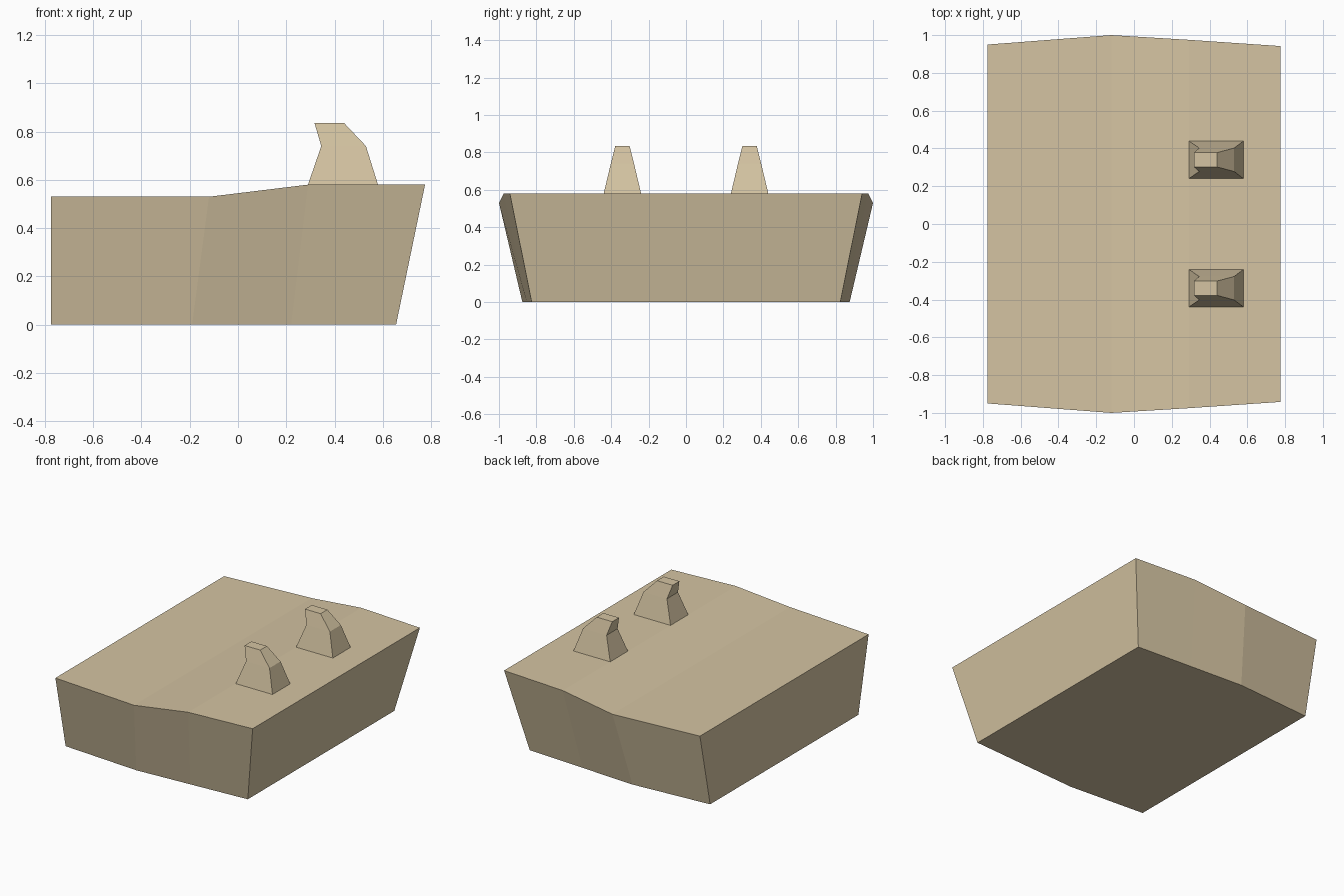
import bpy, bmesh

if "Cube" in bpy.data.objects:
    bpy.data.objects.remove(bpy.data.objects["Cube"])

tan = bpy.data.materials.new("tan")
tan.diffuse_color = (0.66, 0.55, 0.36, 1)
tan.use_nodes = True
tan.node_tree.nodes["Principled BSDF"].inputs["Base Color"].default_value = tan.diffuse_color


def loft(name, rings):
    """Skin four-point rings into a closed solid."""
    bm = bmesh.new()
    loops = [[bm.verts.new(p) for p in ring] for ring in rings]
    for a, b in zip(loops, loops[1:]):
        for i in range(4):
            j = (i + 1) % 4
            bm.faces.new((a[i], a[j], b[j], b[i]))
    bm.faces.new(loops[0])
    bm.faces.new(loops[-1])
    bmesh.ops.recalc_face_normals(bm, faces=bm.faces)
    mesh = bpy.data.meshes.new(name)
    bm.to_mesh(mesh)
    bm.free()
    mesh.materials.append(tan)
    obj = bpy.data.objects.new(name, mesh)
    bpy.context.collection.objects.link(obj)
    return obj


# Body: stations along x (bottom x, bottom half width, top x, top half width, top z)
stations = [
    (-0.775, 0.835, -0.775, 0.95, 0.53),
    (-0.19, 0.875, -0.12, 1.0, 0.53),
    (0.22, 0.851, 0.29, 0.975, 0.58),
    (0.655, 0.825, 0.775, 0.942, 0.58),
]
loft("body", [
    [(bx, -bw, 0), (bx, bw, 0), (tx, tw, tz), (tx, -tw, tz)]
    for bx, bw, tx, tw, tz in stations
])

# Pegs: levels along z (z, back x, front x, half width), mirrored across y
levels = [
    (0.58, 0.29, 0.58, 0.10),
    (0.74, 0.345, 0.53, 0.062),
    (0.835, 0.317, 0.44, 0.038),
]
yc = 0.34
pegs = loft("top_pegs", [
    [(x0, yc - w, z), (x1, yc - w, z), (x1, yc + w, z), (x0, yc + w, z)]
    for z, x0, x1, w in levels
])
mirror = pegs.modifiers.new("mirror", 'MIRROR')
mirror.use_axis = (False, True, False)
